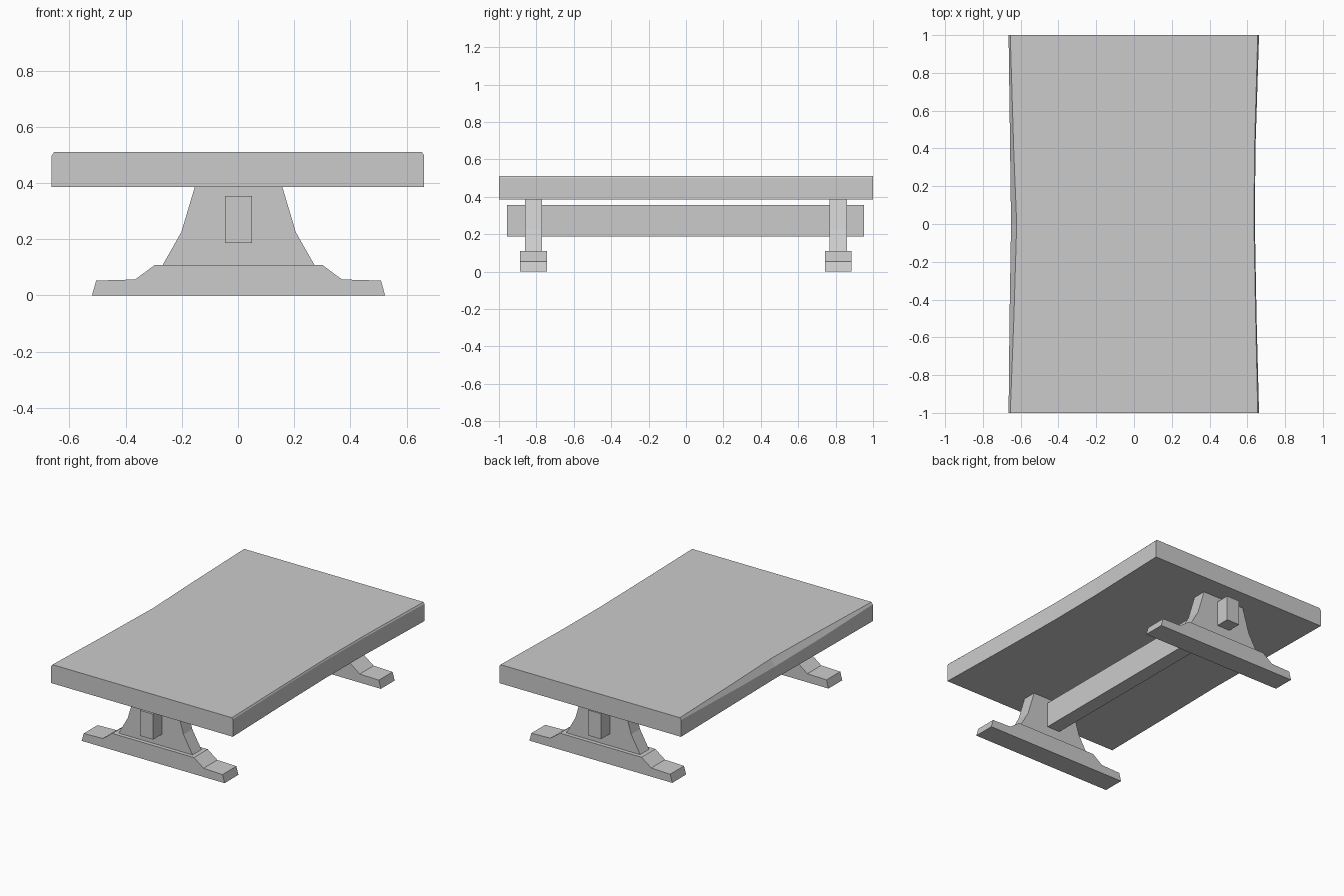
import bpy, bmesh

if "Cube" in bpy.data.objects:
    bpy.data.objects.remove(bpy.data.objects["Cube"])


def finish(name, bm):
    bmesh.ops.recalc_face_normals(bm, faces=bm.faces)
    mesh = bpy.data.meshes.new(name)
    bm.to_mesh(mesh)
    bm.free()
    obj = bpy.data.objects.new(name, mesh)
    bpy.context.collection.objects.link(obj)
    return obj


def loft(name, sections):
    """Skin a list of (y, [(x, z), ...]) cross-sections and cap both ends."""
    bm = bmesh.new()
    rings = [[bm.verts.new((x, y, z)) for x, z in pts] for y, pts in sections]
    n = len(rings[0])
    for a, b in zip(rings, rings[1:]):
        for i in range(n):
            j = (i + 1) % n
            bm.faces.new((a[i], a[j], b[j], b[i]))
    bm.faces.new(rings[0])
    bm.faces.new(rings[-1])
    return finish(name, bm)


def symmetric(half, cx=0.002):
    """Mirror a right-hand (x, z) profile, listed bottom to top."""
    return [(cx + x, z) for x, z in half] + [(cx - x, z) for x, z in reversed(half)]


# Tabletop: slab with gently waisted long edges and worn upper corners
# y, left side x, left bevel x, left bevel z, right bevel x, right side x
stations = [
    (-1.0, -0.664, -0.655, 0.497, 0.655, 0.662),
    (-0.5, -0.659, -0.636, 0.477, 0.644, 0.649),
    (0.0, -0.651, -0.621, 0.465, 0.635, 0.640),
    (0.4, -0.656, -0.637, 0.475, 0.638, 0.643),
    (1.0, -0.664, -0.655, 0.497, 0.655, 0.662),
]
loft("tabletop", [
    (y, [(ls, 0.386), (ls, lz), (lb, 0.51), (rb, 0.51), (rs, 0.5), (rs, 0.386)])
    for y, ls, lb, lz, rb, rs in stations])

# Trestle at each end: stepped foot and tapered pedestal
foot = symmetric([(0.522, 0.0), (0.507, 0.053), (0.368, 0.057), (0.298, 0.109)])
pedestal = symmetric([(0.27, 0.109), (0.204, 0.225), (0.156, 0.386)])
for side, label in ((-1, "front"), (1, "back")):
    cy = side * 0.815 - 0.001
    loft(label + "_foot", [(cy - 0.072, foot), (cy + 0.072, foot)])
    loft(label + "_pedestal", [(cy - 0.046, pedestal), (cy + 0.046, pedestal)])

# Stretcher beam passing through both pedestals
beam = symmetric([(0.048, 0.187), (0.048, 0.355)])
loft("stretcher_beam", [(-0.957, beam), (0.953, beam)])
